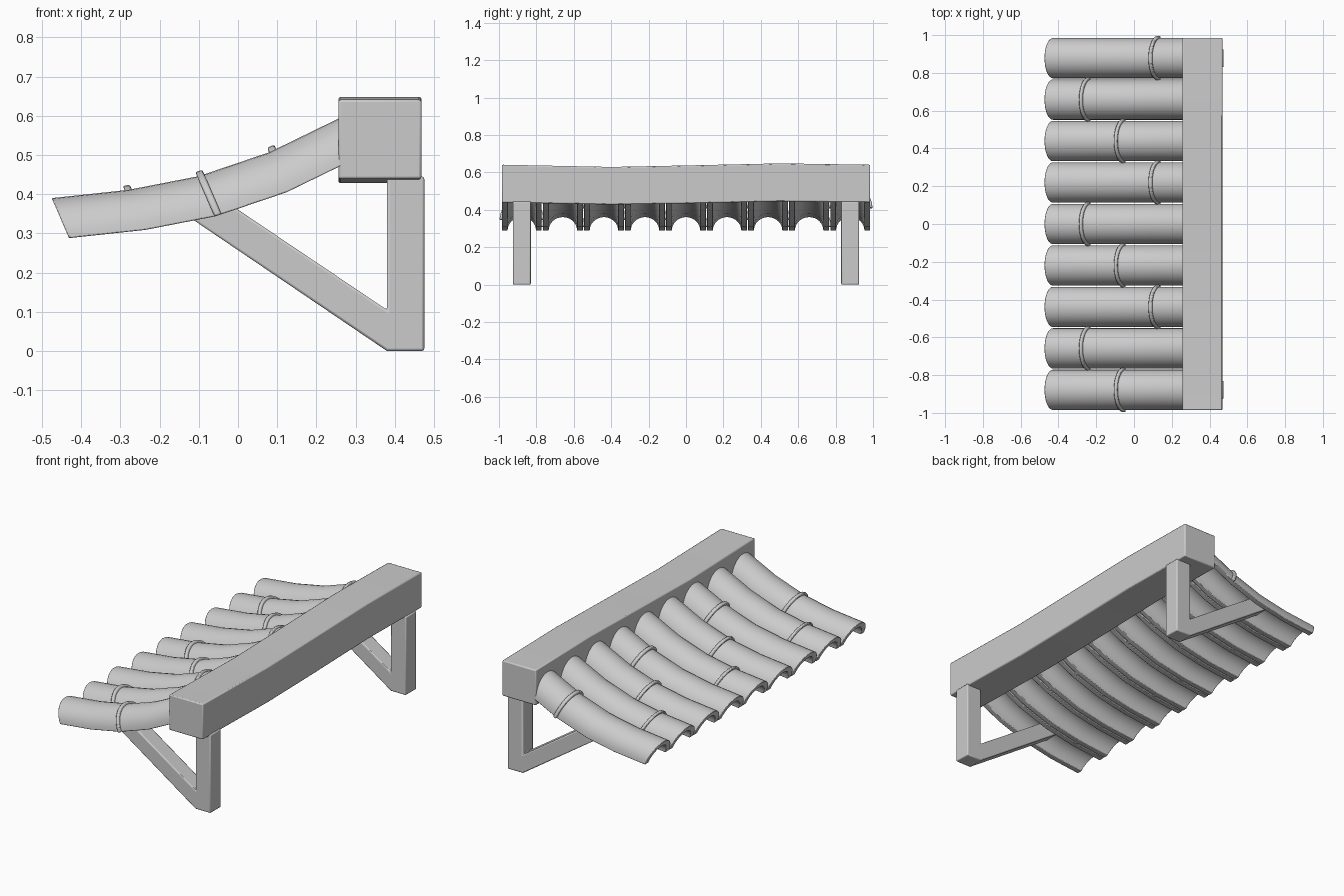
import bpy, bmesh, math

if "Cube" in bpy.data.objects:
    bpy.data.objects.remove(bpy.data.objects["Cube"])

R = 0.107                                   # tile radius
LEAN = (0.044, -0.102)                      # crown-to-base offset (x, z)
CROWN = [(-0.475, 0.390), (-0.28, 0.411), (-0.10, 0.446), (0.08, 0.507), (0.275, 0.602)]


def make(name, verts, faces, bevel=0.0, smooth=True):
    me = bpy.data.meshes.new(name)
    me.from_pydata(verts, [], faces)
    bm = bmesh.new()
    bm.from_mesh(me)
    bmesh.ops.recalc_face_normals(bm, faces=bm.faces)
    bm.to_mesh(me)
    bm.free()
    ob = bpy.data.objects.new(name, me)
    bpy.context.collection.objects.link(ob)
    if bevel:
        m = ob.modifiers.new("bevel", 'BEVEL')
        m.width = bevel
        m.segments = 2
        m.limit_method = 'ANGLE'
        m.angle_limit = math.radians(40)
    if smooth:
        bpy.ops.object.select_all(action='DESELECT')
        ob.select_set(True)
        bpy.context.view_layer.objects.active = ob
        bpy.ops.object.shade_smooth_by_angle(angle=math.radians(35))
    return ob


def loft(name, sections, bevel=0.0, smooth=True):
    # closed sections joined in order, capped at both ends
    n = len(sections[0])
    verts = [v for s in sections for v in s]
    faces = [(k * n + i, k * n + (i + 1) % n, (k + 1) * n + (i + 1) % n, (k + 1) * n + i)
             for k in range(len(sections) - 1) for i in range(n)]
    faces += [tuple(range(n)), tuple(range(len(verts) - n, len(verts)))]
    return make(name, verts, faces, bevel, smooth)


def arch(crown, y, r_out, r_in, n=16):
    # leaning half-ring section hung from its crown point
    bx, bz = crown[0] + LEAN[0], crown[1] + LEAN[1]
    ring = [(r_out, math.pi * i / n) for i in range(n + 1)]
    ring += [(r_in, math.pi * (n - i) / n) for i in range(n + 1)]
    return [(bx - LEAN[0] * r * math.sin(a) / R, y + r * math.cos(a),
             bz - LEAN[1] * r * math.sin(a) / R) for r, a in ring]


def crown_at(x):
    for (x0, z0), (x1, z1) in zip(CROWN, CROWN[1:]):
        if x <= x1:
            return (x, z0 + (z1 - z0) * (x - x0) / (x1 - x0))
    return CROWN[-1]


# Curved half-pipe tiles, each with a raised band at a staggered position
for i in range(9):
    y = -0.878 + i * 0.2195
    loft(f"roof_tile_{i + 1}", [arch(c, y, R, 0.076) for c in CROWN], 0.003)
    x = (-0.095, -0.28, 0.088)[i % 3]
    loft(f"tile_band_{i + 1}", [arch(crown_at(x + d), y, 0.119, 0.1) for d in (-0.009, 0.009)], 0.005)

# Slightly wavy ridge beam
rows = [(-0.985, 0.439, 0.641), (-0.4, 0.428, 0.629), (0.0, 0.434, 0.637),
        (0.5, 0.445, 0.648), (0.985, 0.440, 0.641)]
loft("ridge_beam", [[(0.256, y, b), (0.468, y, b), (0.468, y, t), (0.256, y, t)]
                    for y, b, t in rows], 0.006)

# Support brackets: post and diagonal brace in one outline
outline = [(0.475, 0.0), (0.475, 0.445), (0.38, 0.445), (0.38, 0.105),
           (-0.09, 0.421), (-0.165, 0.369), (0.38, 0.0)]
for label, s in (("front", -1), ("back", 1)):
    loft(f"{label}_bracket", [[(x, s * 0.878 + d, z) for x, z in outline]
                              for d in (-0.048, 0.048)], 0.006)
